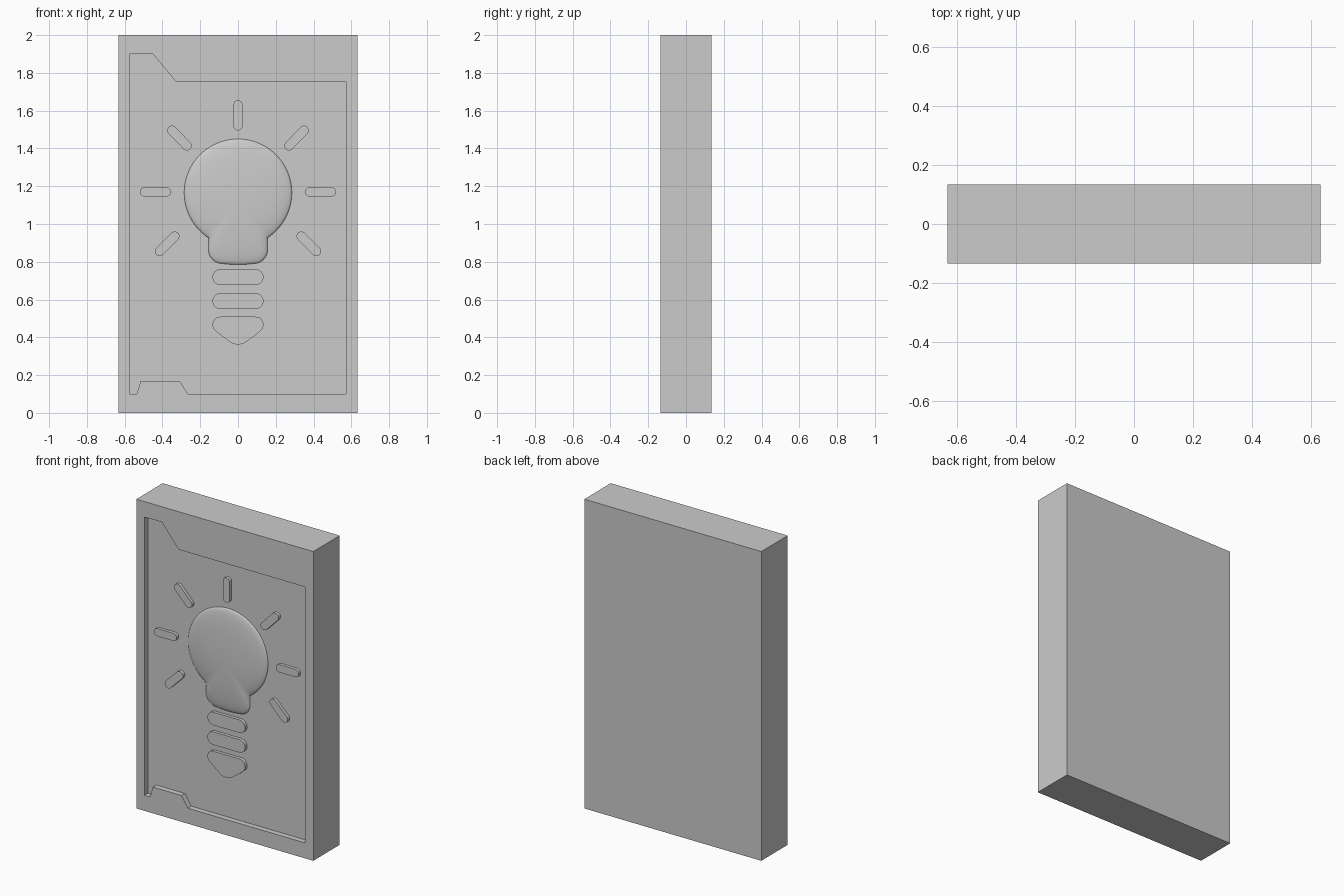
import bpy, bmesh
from math import sin, cos, pi, radians, sqrt, asin

if "Cube" in bpy.data.objects:
    bpy.data.objects.remove(bpy.data.objects["Cube"])

FRONT, FLOOR, RAISED = -0.135, -0.10, -0.12


def finish(bm, name, smooth=True):
    bmesh.ops.recalc_face_normals(bm, faces=bm.faces)
    mesh = bpy.data.meshes.new(name)
    bm.to_mesh(mesh)
    bm.free()
    ob = bpy.data.objects.new(name, mesh)
    bpy.context.collection.objects.link(ob)
    if smooth:
        bpy.ops.object.select_all(action='DESELECT')
        ob.select_set(True)
        bpy.context.view_layer.objects.active = ob
        bpy.ops.object.shade_smooth_by_angle(angle=radians(35))
    return ob


def plate(name, outline, y0, y1, smooth=True):
    """Extrude an (x, z) outline from y0 to y1."""
    bm = bmesh.new()
    a = [bm.verts.new((x, y0, z)) for x, z in outline]
    b = [bm.verts.new((x, y1, z)) for x, z in outline]
    bm.faces.new(a)
    bm.faces.new(b[::-1])
    n = len(a)
    for i in range(n):
        j = (i + 1) % n
        bm.faces.new((a[i], a[j], b[j], b[i]))
    return finish(bm, name, smooth)


def arc(cx, cz, r, a0, a1, n):
    return [(cx + r * cos(radians(a0 + (a1 - a0) * i / n)),
             cz + r * sin(radians(a0 + (a1 - a0) * i / n))) for i in range(n + 1)]


def capsule(cx, cz, length, width, angle=0):
    r = width / 2
    h = length / 2 - r
    pts = arc(h, 0, r, -90, 90, 12) + arc(-h, 0, r, 90, 270, 12)
    c, s = cos(radians(angle)), sin(radians(angle))
    return [(cx + x * c - z * s, cz + x * s + z * c) for x, z in pts]


def mirrored(half):
    """Complete a right-hand outline running from the top to the bottom centre."""
    return half + [(-x, z) for x, z in half[::-1] if x > 1e-5]


# slab with a notched recess in the front
slab = plate("slab", [(-0.633, 0), (0.633, 0), (0.633, 2), (-0.633, 2)], FRONT, 0.135, False)
recess = plate("recess_cutter", [
    (-0.575, 1.9), (-0.45, 1.9), (-0.33, 1.755), (0.573, 1.755), (0.573, 0.1),
    (-0.265, 0.1), (-0.31, 0.17), (-0.515, 0.17), (-0.535, 0.1), (-0.575, 0.1)],
    FRONT - 0.1, FLOOR, False)
recess.hide_render = True
mod = slab.modifiers.new("recess", 'BOOLEAN')
mod.object = recess
mod.operation = 'DIFFERENCE'
mod.solver = 'EXACT'
bpy.ops.object.select_all(action='DESELECT')
slab.select_set(True)
bpy.context.view_layer.objects.active = slab
bpy.ops.object.modifier_apply(modifier=mod.name)
bpy.data.objects.remove(recess, do_unlink=True)

# domed bulb: outline rings shrinking towards the centre
half = [(0, 1.45)] + arc(0, 1.165, 0.285, 90, -57, 36)[1:]
half += [(0.157, 0.87)] + arc(0.082, 0.865, 0.075, 0, -75, 8)[1:] + [(0.05, 0.787), (0, 0.785)]
outline = mirrored(half)
bm = bmesh.new()
cz, rings = 1.12, []
for k in range(12):
    s = cos(k / 12 * pi / 2)
    y = FLOOR - 0.03 * sqrt(1 - s * s)
    rings.append([bm.verts.new((x * s, y, cz + (z - cz) * s)) for x, z in outline])
rings.insert(0, [bm.verts.new((x, FLOOR + 0.01, z)) for x, z in outline])
top = bm.verts.new((0, FLOOR - 0.03, cz))
n = len(outline)
for a, b in zip(rings, rings[1:]):
    for i in range(n):
        j = (i + 1) % n
        bm.faces.new((a[i], a[j], b[j], b[i]))
for i in range(n):
    bm.faces.new((rings[-1][i], rings[-1][(i + 1) % n], top))
bm.faces.new(rings[0][::-1])
finish(bm, "bulb")

# screw base: two bars and a pointed tip
for i, z in enumerate((0.719, 0.592)):
    plate(f"base_bar_{i + 1}", capsule(0, z, 0.27, 0.084), RAISED, FLOOR + 0.01)
tip = [(0, 0.509)] + arc(0.093, 0.467, 0.042, 90, -60, 12) + [(0.098, 0.416)]
tip += arc(0, 0.437, 0.075, -48, -90, 6)
tip[-1] = (0, 0.362)
plate("base_tip", mirrored(tip), RAISED, FLOOR + 0.01)

# light rays
plate("ray_top", capsule(0, 1.575, 0.16, 0.048, 90), RAISED, FLOOR + 0.01)
for side, label in ((-1, "left"), (1, "right")):
    for x, z, ang, pos in ((0.31, 1.455, 46, "upper"), (0.437, 1.17, 0, "middle"),
                           (0.375, 0.895, -45, "lower")):
        plate(f"ray_{pos}_{label}", capsule(side * x, z, 0.164, 0.05, side * ang),
              RAISED, FLOOR + 0.01)
